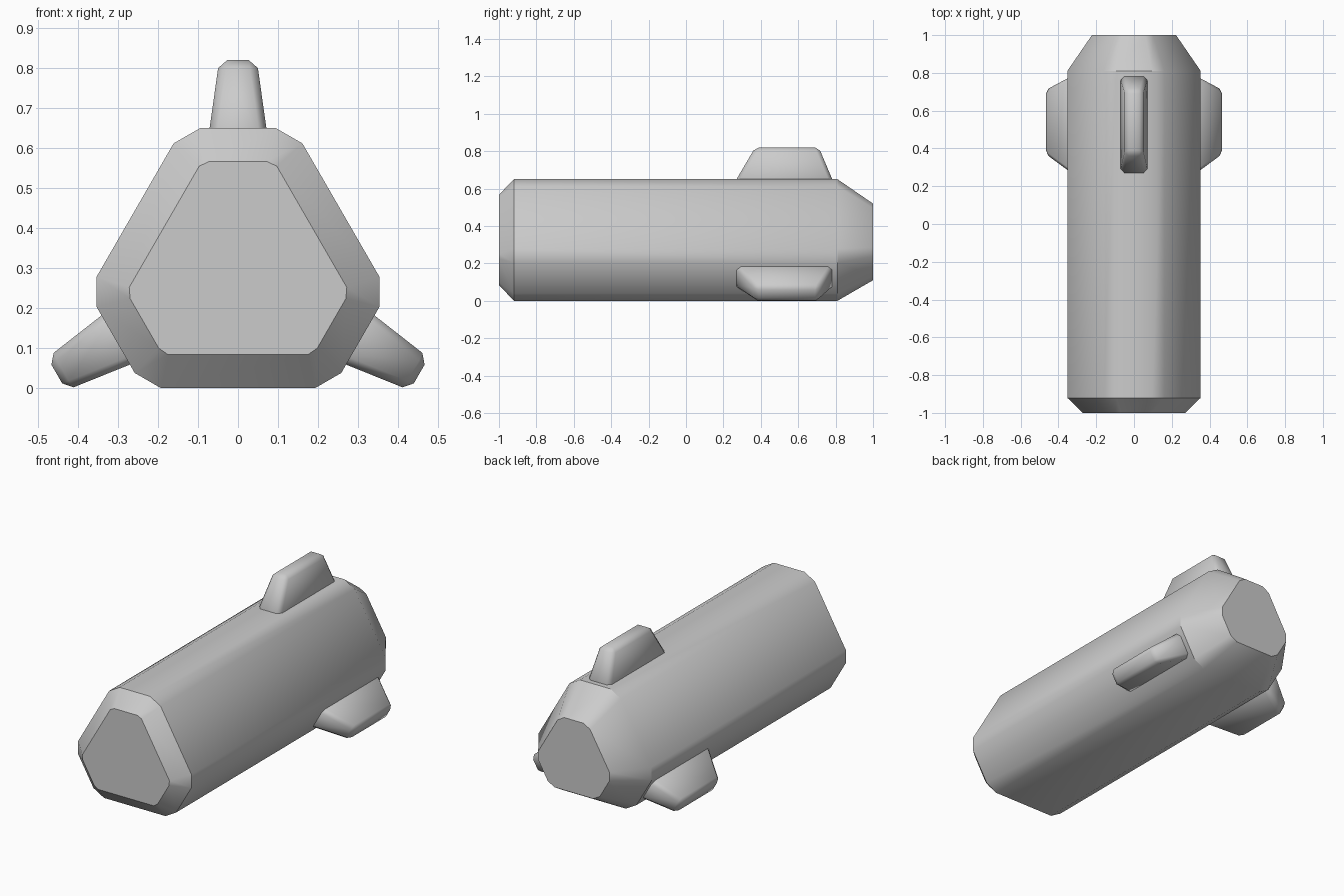
import bpy, bmesh, math
from mathutils import Matrix, Vector

if "Cube" in bpy.data.objects:
    bpy.data.objects.remove(bpy.data.objects["Cube"])

AXIS_Z = 0.297  # height of the body's long axis


def make_object(name, bm, angle):
    bmesh.ops.recalc_face_normals(bm, faces=bm.faces)
    mesh = bpy.data.meshes.new(name)
    bm.to_mesh(mesh)
    bm.free()
    obj = bpy.data.objects.new(name, mesh)
    bpy.context.collection.objects.link(obj)
    obj.location.z = AXIS_Z
    bpy.ops.object.select_all(action='DESELECT')
    bpy.context.view_layer.objects.active = obj
    obj.select_set(True)
    bpy.ops.object.shade_smooth_by_angle(angle=math.radians(angle))
    return obj


def section(a, b):
    """Rounded triangle: one corner (points a, b and mirrors) repeated three times."""
    corner = [(-b[0], b[1]), (-a[0], a[1]), a, b]
    pts = []
    for k in range(3):
        t = -k * math.tau / 3
        c, s = math.cos(t), math.sin(t)
        pts += [(x * c - z * s, x * s + z * c) for x, z in corner]
    return pts


# Body: bevelled front end, long prism, tapered rear end
full = section((0.095, 0.353), (0.161, 0.315))
inset = section((0.0715, 0.27), (0.097, 0.258))
taper = [(x * 0.63, z * 0.63) for x, z in full]
bm = bmesh.new()
rings = [[bm.verts.new((x, y, z)) for x, z in pts]
         for y, pts in ((-1, inset), (-0.92, full), (0.81, full), (1, taper))]
for r0, r1 in zip(rings, rings[1:]):
    for i in range(12):
        j = (i + 1) % 12
        bm.faces.new((r0[i], r0[j], r1[j], r1[i]))
bm.faces.new(rings[0])
bm.faces.new(rings[-1])
make_object("body", bm, 33)


# Fins: bevelled tapered blocks around the body, roots sunk into it
def make_fin(name, turn):
    bm = bmesh.new()
    bmesh.ops.create_cube(bm, size=2)
    for v in bm.verts:
        top, back = v.co.z > 0, v.co.y > 0
        hx = 0.047 if top else 0.077
        y = (0.71 if back else 0.37) if top else (0.80 if back else 0.245)
        v.co = Vector((math.copysign(hx, v.co.x), y, 0.523 if top else 0.31))
    bmesh.ops.bevel(bm, geom=bm.edges[:], offset=0.02, segments=1, affect='EDGES')
    bm.transform(Matrix.Rotation(turn, 4, 'Y'))
    make_object(name, bm, 60)


for k, name in enumerate(("top_fin", "right_fin", "left_fin")):
    make_fin(name, k * math.tau / 3)
